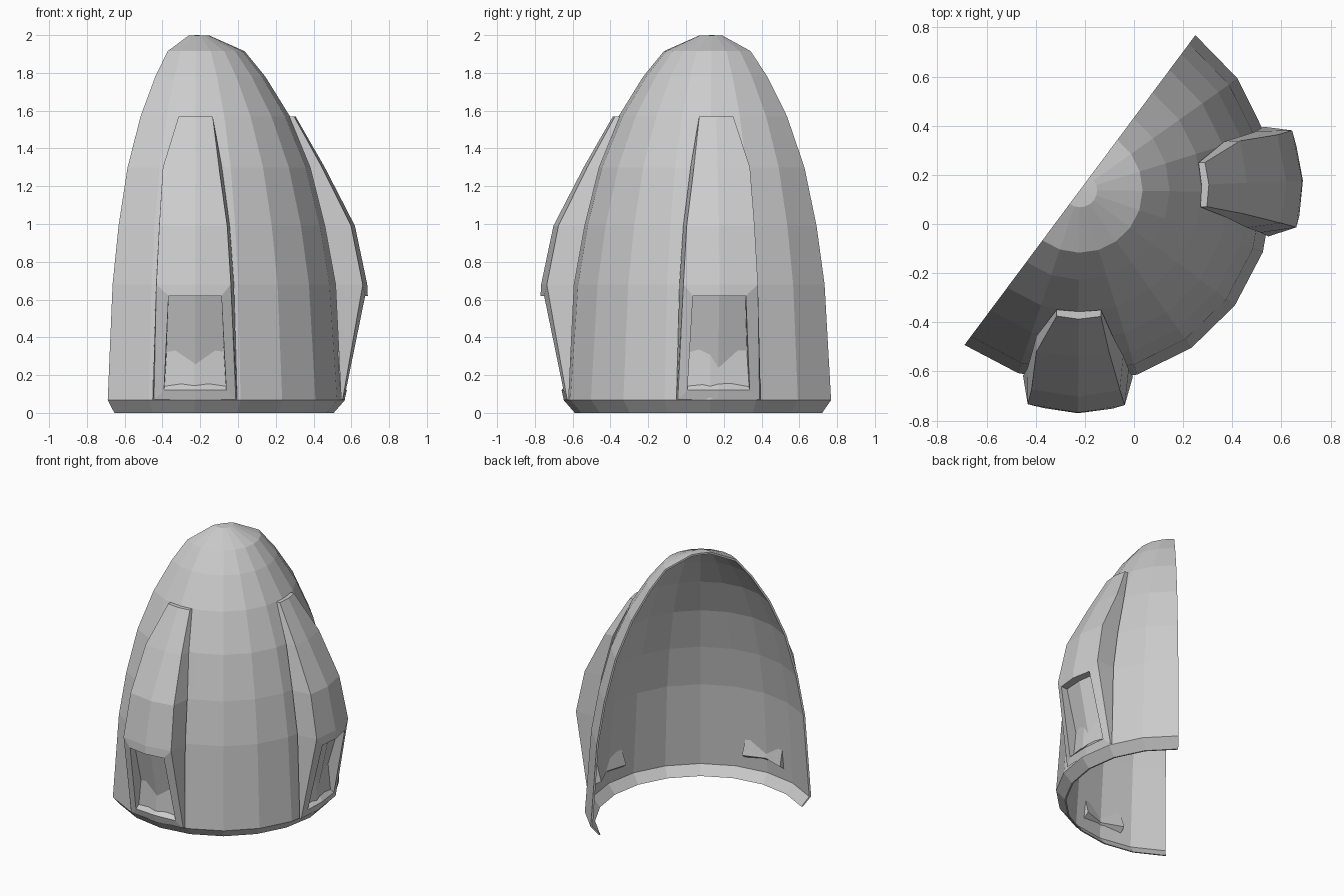
import bpy, bmesh, math

if "Cube" in bpy.data.objects:
    bpy.data.objects.remove(bpy.data.objects["Cube"])

CX, CY = -0.22, 0.138          # shell axis
END = 53.3                     # angle of one cut edge
SEGS = 10                      # facets over the half turn


def finish(bm, name):
    bmesh.ops.remove_doubles(bm, verts=bm.verts, dist=1e-4)
    bmesh.ops.recalc_face_normals(bm, faces=bm.faces)
    me = bpy.data.meshes.new(name)
    bm.to_mesh(me)
    bm.free()
    ob = bpy.data.objects.new(name, me)
    bpy.context.collection.objects.link(ob)
    return ob


# half shell: profile (radius, z) swept through 180 degrees, outer and inner skin
outer = [(0.727, 0), (0.786, 0.068), (0.743, 0.68), (0.69, 0.99), (0.61, 1.3),
         (0.495, 1.57), (0.365, 1.78), (0.255, 1.915), (0.07, 1.997), (0, 2.0)]
inner = [(0.717, 0), (0.772, 0.068), (0.73, 0.68), (0.677, 0.985), (0.597, 1.295),
         (0.483, 1.562), (0.355, 1.77), (0.247, 1.903), (0.067, 1.984), (0, 1.987)]
profile = outer + inner[::-1]
bm = bmesh.new()
rings = []
for i in range(SEGS + 1):
    a = math.radians(END - 180 + i * 180 / SEGS)
    rings.append([bm.verts.new((CX + r * math.cos(a), CY + r * math.sin(a), z))
                  for r, z in profile])
n = len(profile)
for p, q in zip(rings, rings[1:]):
    for k in range(n):
        j = (k + 1) % n
        if k != len(outer) - 1:          # no face along the axis itself
            bm.faces.new((p[k], q[k], q[j], p[j]))
# thin cut edges
for ring in (rings[0], rings[-1]):
    for k in range(len(outer) - 1):
        bm.faces.new((ring[k], ring[k + 1], ring[n - 2 - k], ring[n - 1 - k]))
bmesh.ops.dissolve_degenerate(bm, dist=1e-5, edges=bm.edges)
finish(bm, "half_shell")


def intake(name, angle, inward):
    """Creased rib with a hooded opening; local (sideways, radius, z).
    inward is the sideways sign that points to the middle of the shell."""
    bm = bmesh.new()
    a = math.radians(angle)
    c, s = math.cos(a), math.sin(a)

    def face(*pts):
        bm.faces.new([bm.verts.new((CX + r * c - t * s, CY + r * s + t * c, z))
                      for t, r, z in pts])

    # rows: z, centre radius, corner radius, base radius
    rows = [(1.57, 0.525, 0.513, 0.487), (1.30, 0.68, 0.66, 0.596),
            (0.99, 0.84, 0.812, 0.672), (0.68, 0.905, 0.873, 0.728),
            (0.07, 0.785, 0.765, 0.757)]
    # half widths (corner, base) on the inward and the outward side
    widths = {inward: [(0.09, 0.09), (0.125, 0.14), (0.17, 0.182), (0.19, 0.205), (0.215, 0.222)],
              -inward: [(0.09, 0.09), (0.172, 0.172), (0.19, 0.192), (0.205, 0.208), (0.218, 0.225)]}
    for d in (-1, 1):
        mid = [(0, r[1], r[0]) for r in rows]
        cor = [(d * w[0], r[2], r[0]) for r, w in zip(rows, widths[d])]
        base = [(d * w[1], r[3], r[0]) for r, w in zip(rows, widths[d])]
        # front facets of the rib, above the opening
        for k in range(3):
            face(mid[k], cor[k], cor[k + 1], mid[k + 1])
        # flanks down to the shell
        for k in range(4):
            face(cor[k], base[k], base[k + 1], cor[k + 1])
        # top cap
        face(mid[0], cor[0], base[0], (0, 0.495, 1.57))
        # frame round the opening
        top_m, top_c = (0, 0.908, 0.62), (d * 0.14, 0.888, 0.62)
        bot_m, bot_c = (0, 0.797, 0.12), (d * 0.165, 0.785, 0.12)
        face(mid[3], cor[3], top_c, top_m)
        face(cor[3], cor[4], bot_c, top_c)
        face(bot_m, bot_c, cor[4], mid[4])
        # hood underside, then the recess that pokes through the shell
        in_m, in_c = (0, 0.85, 0.62), (d * 0.14, 0.835, 0.62)
        deep_m, deep_c = (0, 0.756, 0.18), (d * 0.158, 0.70, 0.18)
        face(top_m, top_c, in_c, in_m)
        face(in_m, in_c, deep_c, deep_m)
        face(deep_m, deep_c, bot_c, bot_m)
        face(top_c, bot_c, deep_c, in_c)
    return finish(bm, name)


intake("front_intake", -90.5, 1)
intake("side_intake", 2.5, -1)
